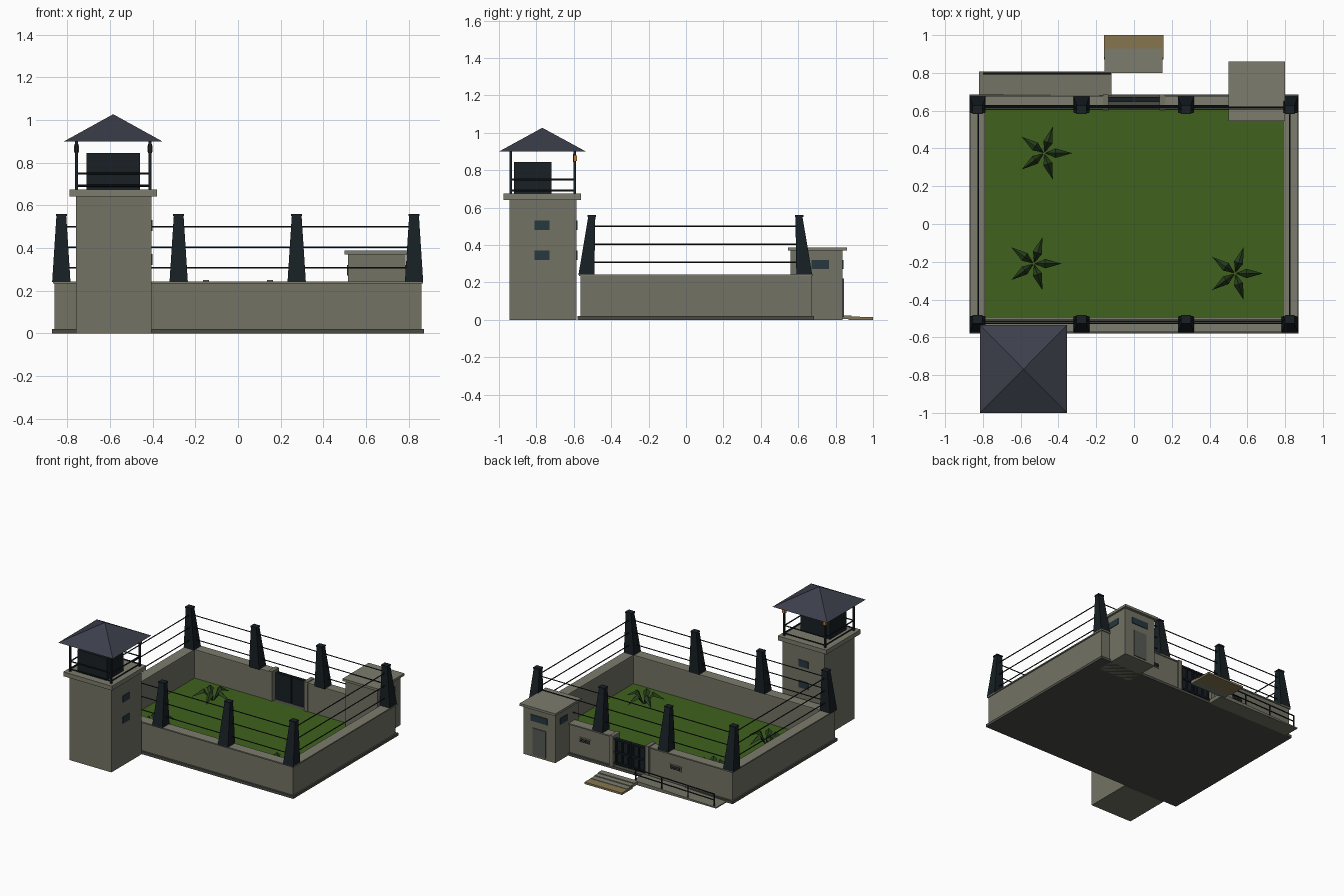
import bpy, bmesh, math
from mathutils import Vector


def mat(name, r, g, b):
    m = bpy.data.materials.new(name)
    m.diffuse_color = (r, g, b, 1)
    return m


STONE = mat("stone", 0.17, 0.17, 0.13)
TRIM = mat("trim", 0.20, 0.20, 0.155)
DARK = mat("dark_metal", 0.009, 0.014, 0.018)
GLASS = mat("glass", 0.02, 0.04, 0.05)
DOOR = mat("door_grey", 0.09, 0.1, 0.09)
BASE = mat("foundation", 0.07, 0.07, 0.06)
ROOF = mat("roof_slate", 0.045, 0.05, 0.07)
GRASS = mat("grass", 0.05, 0.12, 0.012)
LEAF = mat("leaf", 0.02, 0.05, 0.012)
TAN = mat("mat_tan", 0.24, 0.18, 0.08)
LAMP = mat("lamp_orange", 0.6, 0.2, 0.03)


def build(name, verts, faces, material):
    me = bpy.data.meshes.new(name)
    me.from_pydata(verts, [], faces)
    bm = bmesh.new()
    bm.from_mesh(me)
    bmesh.ops.recalc_face_normals(bm, faces=bm.faces)
    bm.to_mesh(me)
    bm.free()
    ob = bpy.data.objects.new(name, me)
    bpy.context.collection.objects.link(ob)
    me.materials.append(material)
    return ob


HEX = [(0, 1, 2, 3), (4, 5, 6, 7), (0, 1, 5, 4), (1, 2, 6, 5), (2, 3, 7, 6), (3, 0, 4, 7)]


def frustum(name, lo, hi, z0, z1, material):
    """Box with separate bottom and top rectangles (x0, x1, y0, y1)."""
    v = [(x, y, z) for (a, b, c, d), z in ((lo, z0), (hi, z1))
         for x, y in ((a, c), (b, c), (b, d), (a, d))]
    return build(name, v, HEX, material)


def box(name, x0, x1, y0, y1, z0, z1, material=STONE):
    return frustum(name, (x0, x1, y0, y1), (x0, x1, y0, y1), z0, z1, material)


def rod(name, a, b, r=0.004, material=DARK):
    a, b = Vector(a), Vector(b)
    bpy.ops.mesh.primitive_cylinder_add(vertices=6, radius=r, depth=(b - a).length,
                                        location=(a + b) / 2)
    ob = bpy.context.object
    ob.name = name
    ob.rotation_euler = (b - a).to_track_quat('Z', 'Y').to_euler()
    ob.data.materials.append(material)
    return ob


# Foundation and lawn
box("foundation", -0.872, 0.872, -0.58, 0.685, 0, 0.02, BASE)
box("lawn", -0.8, 0.8, -0.5, 0.61, 0.015, 0.024, GRASS)

# Perimeter walls with slightly wider caps; the back wall leaves a gate opening
WALLS = [("front", -0.86, 0.86, -0.565, -0.495), ("left", -0.86, -0.79, -0.495, 0.605),
         ("right", 0.79, 0.86, -0.495, 0.605), ("back_left", -0.86, -0.14, 0.605, 0.67),
         ("back_right", 0.14, 0.86, 0.605, 0.67)]
for n, x0, x1, y0, y1 in WALLS:
    box(n + "_wall", x0, x1, y0, y1, 0.02, 0.234)
for n, x0, x1, y0, y1 in (("front", -0.868, 0.868, -0.573, -0.493), ("left", -0.868, -0.788, -0.493, 0.603),
                          ("right", 0.788, 0.868, -0.493, 0.603), ("back_left", -0.868, -0.165, 0.603, 0.678),
                          ("back_right", 0.165, 0.868, 0.603, 0.678)):
    box(n + "_wall_cap", x0, x1, y0, y1, 0.234, 0.243, TRIM)

# Gate piers, gate leaves and bars
for s in (-1, 1):
    a, b = sorted((s * 0.135, s * 0.165))
    box("gate_pier", a, b, 0.6, 0.685, 0.02, 0.249)
    a, b = sorted((s * 0.003, s * 0.135))
    box("gate_leaf", a, b, 0.645, 0.66, 0.024, 0.225, DARK)
    for z in (0.035, 0.12, 0.215):
        box("gate_rail", a, b, 0.66, 0.672, z, z + 0.012, DARK)
    for i in range(3):
        x = s * (0.02 + 0.05 * i)
        box("gate_bar", x - 0.005, x + 0.005, 0.66, 0.67, 0.035, 0.225, DARK)
    # Wall vents either side of the gate
    c = s * 0.38
    box("wall_vent", c - 0.05, c + 0.05, 0.665, 0.675, 0.12, 0.16, TRIM)
    for i in range(3):
        box("vent_slot", c - 0.042, c + 0.042, 0.67, 0.678, 0.127 + 0.01 * i, 0.132 + 0.01 * i, DARK)

# Fence posts lean inward, mirrored about y = MID
MID = 0.05
for x in (-0.828, -0.278, 0.275, 0.825):
    for s in (-1, 1):
        ys = lambda a, b: tuple(sorted((MID + s * a, MID + s * b)))
        frustum("fence_post", (x - 0.043, x + 0.043, *ys(0.54, 0.625)),
                (x - 0.023, x + 0.023, *ys(0.535, 0.573)), 0.24, 0.55, DARK)
        box("fence_post_cap", x - 0.026, x + 0.026, *ys(0.532, 0.577), 0.55, 0.56, DARK)

# Three fence rails on every side
for z in (0.308, 0.404, 0.5):
    d = 0.583 - (z - 0.24) / 0.32 * 0.03
    for s in (-1, 1):
        rod("long_fence_rail", (-0.825, MID + s * d, z), (0.825, MID + s * d, z))
        rod("side_fence_rail", (s * 0.825, MID - d, z), (s * 0.825, MID + d, z))

# Watchtower
box("tower_body", -0.76, -0.405, -0.945, -0.585, 0, 0.642)
box("tower_platform", -0.79, -0.38, -0.975, -0.562, 0.642, 0.675, TRIM)
box("tower_cabin", -0.71, -0.46, -0.92, -0.72, 0.675, 0.845, DARK)
for z in (0.32, 0.48):
    box("tower_side_window", -0.41, -0.401, -0.81, -0.73, z, z + 0.052, GLASS)
    box("tower_back_window", -0.622, -0.542, -0.59, -0.581, z, z + 0.052, GLASS)
TX, TY = (-0.757, -0.412), (-0.938, -0.595)
for x in TX:
    for y in TY:
        box("roof_post", x - 0.007, x + 0.007, y - 0.007, y + 0.007, 0.675, 0.905, DARK)
    box("lamp_housing", x - 0.01, x + 0.01, TY[1] - 0.01, TY[1] + 0.008, 0.845, 0.888, DARK)
    box("lamp_lens", x - 0.011, x + 0.011, TY[1] - 0.003, TY[1] + 0.012, 0.85, 0.88, LAMP)
for z in (0.692, 0.75):
    for x in TX:
        rod("tower_side_rail", (x, TY[0], z), (x, TY[1], z), 0.005)
    for y in TY:
        rod("tower_rail", (TX[0], y, z), (TX[1], y, z), 0.005)
build("tower_roof", [(-0.815, -1, 0.9), (-0.355, -1, 0.9), (-0.355, -0.535, 0.9),
                     (-0.815, -0.535, 0.9), (-0.585, -0.768, 1.027)],
      [(0, 1, 2, 3), (0, 1, 4), (1, 2, 4), (2, 3, 4), (3, 0, 4)], ROOF)

# Guardhouse at the back
box("guardhouse_body", 0.515, 0.785, 0.56, 0.838, 0, 0.37)
box("guardhouse_roof", 0.5, 0.8, 0.545, 0.86, 0.37, 0.388, TRIM)
box("guardhouse_door", 0.595, 0.705, 0.83, 0.844, 0.015, 0.22, DOOR)
box("guardhouse_back_window", 0.58, 0.72, 0.83, 0.843, 0.272, 0.32, GLASS)
box("guardhouse_right_window", 0.78, 0.79, 0.67, 0.765, 0.272, 0.32, GLASS)
box("guardhouse_left_window", 0.51, 0.52, 0.69, 0.78, 0.272, 0.32, GLASS)

# Entrance steps with a tan landing
box("step_landing", -0.16, 0.155, 0.87, 1.0, 0, 0.015, TAN)
for i, y in enumerate((0.93, 0.885, 0.845)):
    box("entrance_step", -0.155, 0.15, 0.8, y, 0.005 + 0.005 * i, 0.018 + 0.006 * i, TRIM)

# Access ramp with handrail
build("access_ramp", [(x, y, z) for x, h in ((-0.82, 0.008), (-0.12, 0.03))
                      for y, z in ((0.68, 0), (0.808, 0), (0.808, h), (0.68, h))], HEX, STONE)
for i in range(4):
    x = -0.795 + 0.22 * i
    rod("ramp_rail_post", (x, 0.797, 0), (x, 0.797, 0.1 + 0.005 * i), 0.005)
for z in (0.055, 0.1):
    rod("ramp_handrail", (-0.8, 0.797, z), (-0.122, 0.797, z + 0.016), 0.005)

# Low-poly shrubs: five arching folded leaves each
for cx, cy in ((-0.475, 0.375), (-0.53, -0.21), (0.535, -0.262)):
    v, f = [], []
    for i in range(5):
        t = math.tau * i / 5
        n = len(v)
        for r, w, z in ((0.005, 0, 0.024), (0.06, 0.025, 0.095), (0.06, 0, 0.12),
                        (0.06, -0.025, 0.095), (0.147, 0, 0.055)):
            v.append((cx + r * math.cos(t) - w * math.sin(t),
                      cy + r * math.sin(t) + w * math.cos(t), z))
        f += [(n, n + 2, n + 1), (n, n + 3, n + 2), (n + 1, n + 2, n + 4),
              (n + 2, n + 3, n + 4), (n, n + 1, n + 3), (n + 1, n + 4, n + 3)]
    build("shrub", v, f, LEAF)
